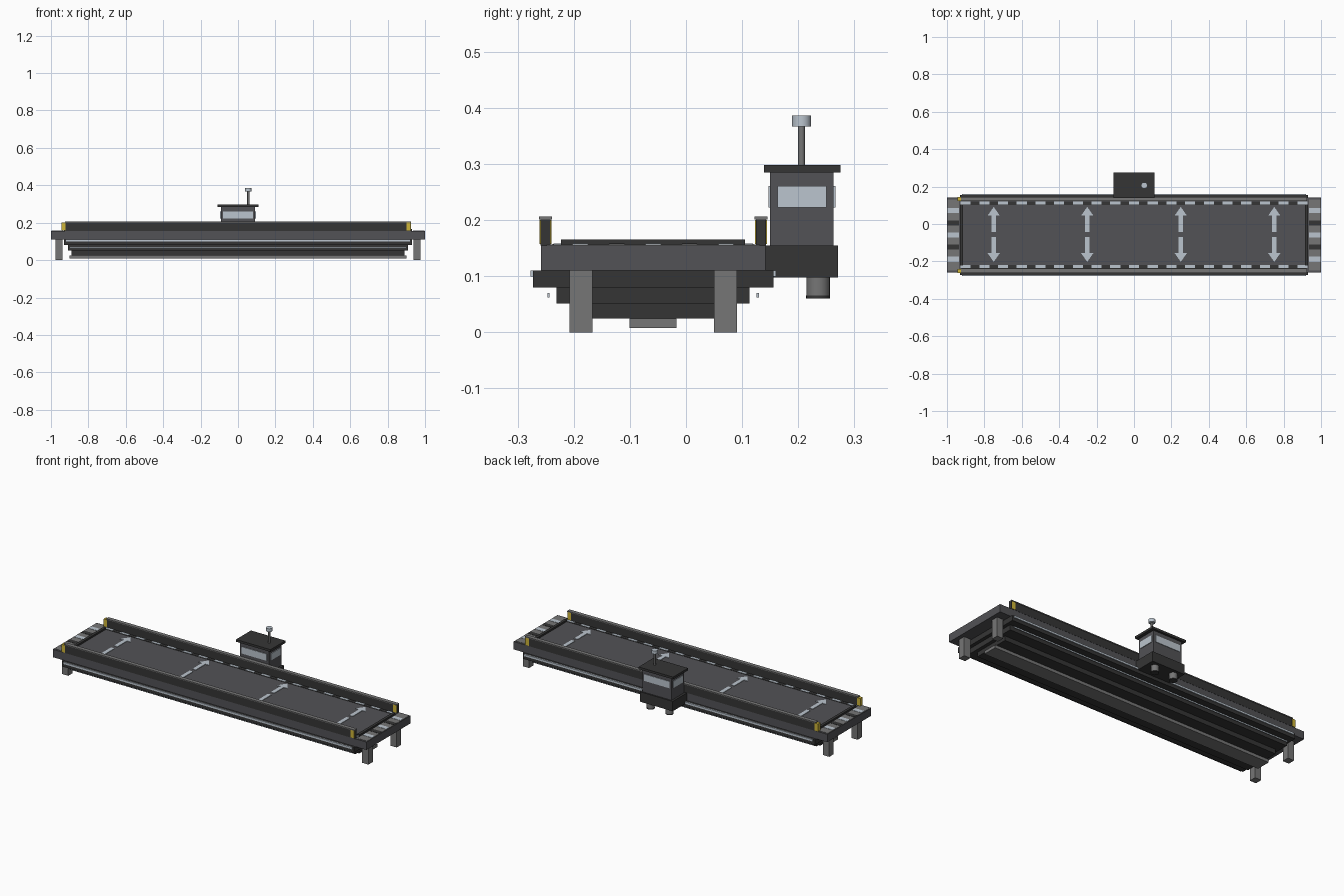
import bpy, bmesh, math

if "Cube" in bpy.data.objects:
    bpy.data.objects.remove(bpy.data.objects["Cube"])

C = -0.0585  # centre line of the pontoon in y


def material(name, rgb):
    m = bpy.data.materials.new(name)
    m.diffuse_color = (*rgb, 1)
    m.use_nodes = True
    m.node_tree.nodes["Principled BSDF"].inputs["Base Color"].default_value = m.diffuse_color
    return m


DECK = material("deck grey", (0.085, 0.085, 0.093))
DARK = material("dark grey", (0.036, 0.036, 0.036))
GREY = material("mid grey", (0.18, 0.18, 0.18))
LIGHT = material("pale blue grey", (0.50, 0.56, 0.62))
YELLOW = material("yellow", (0.62, 0.46, 0.04))


def make(name, bm, mat):
    me = bpy.data.meshes.new(name)
    bm.to_mesh(me)
    bm.free()
    me.materials.append(mat)
    ob = bpy.data.objects.new(name, me)
    bpy.context.collection.objects.link(ob)
    return ob


def boxes(name, mat, *spans):
    """One object from boxes given as (x0, x1, y0, y1, z0, z1)."""
    bm = bmesh.new()
    for x0, x1, y0, y1, z0, z1 in spans:
        vs = bmesh.ops.create_cube(bm, size=1)["verts"]
        for v in vs:
            v.co = ((x0 + x1) / 2 + v.co.x * (x1 - x0),
                    (y0 + y1) / 2 + v.co.y * (y1 - y0),
                    (z0 + z1) / 2 + v.co.z * (z1 - z0))
    return make(name, bm, mat)


def cylinder(name, mat, x, y, z0, z1, r, sides=20):
    bm = bmesh.new()
    bmesh.ops.create_cone(bm, cap_ends=True, segments=sides, radius1=r, radius2=r, depth=z1 - z0)
    bmesh.ops.translate(bm, verts=bm.verts, vec=(x, y, (z0 + z1) / 2))
    for f in bm.faces:
        f.smooth = abs(f.normal.z) < 0.5
    for e in bm.edges:
        e.smooth = all(f.smooth for f in e.link_faces)
    return make(name, bm, mat)


# Deck slab and stepped hull
boxes("deck", DECK, (-1, 1, C - 0.2, C + 0.2, 0.11, 0.155))
boxes("hull_upper", DARK, (-0.93, 0.93, C - 0.214, C + 0.214, 0.08, 0.11))
boxes("hull_middle", DARK, (-0.91, 0.91, C - 0.172, C + 0.172, 0.051, 0.08))
boxes("hull_lower", DARK, (-0.89, 0.89, C - 0.108, C + 0.108, 0.025, 0.051))
boxes("keel", GREY, (-0.9, 0.9, C - 0.042, C + 0.042, 0.008, 0.025))

# Long rub rails, slim side rods, bulwarks with caps and yellow end marks
for side, label in ((-1, "front"), (1, "back")):
    y = C + side * 0.2155
    boxes(label + "_rub_rail", LIGHT, (-0.92, 0.92, y - 0.003, y + 0.003, 0.099, 0.11))
    y = C + side * 0.1865
    boxes(label + "_side_rod", LIGHT, (-0.9, 0.9, y - 0.002, y + 0.002, 0.062, 0.07))
    y = C + side * 0.192
    boxes(label + "_bulwark", DARK, (-0.926, 0.926, y - 0.009, y + 0.009, 0.155, 0.201))
    boxes(label + "_bulwark_cap", GREY, (-0.926, 0.926, y - 0.0115, y + 0.0115, 0.201, 0.206))
    boxes(label + "_end_marks", YELLOW,
          *[(x - 0.011, x + 0.011, y - 0.0105, y + 0.0105, 0.157, 0.2) for x in (-0.932, 0.912)])

    # Edge line with pale dashes
    y = C + side * 0.17
    boxes(label + "_edge_line", DARK, (-0.92, 0.92, y - 0.009, y + 0.009, 0.154, 0.157))
    boxes(label + "_edge_dashes", LIGHT,
          *[(i / 10 - 0.027, i / 10 + 0.027, y - 0.008, y + 0.008, 0.155, 0.1585)
            for i in range(-9, 10)])

# Legs
boxes("legs", GREY, *[(x - 0.02, x + 0.02, C + s * 0.129 - 0.0205, C + s * 0.129 + 0.0205, 0, 0.112)
                      for x in (-0.957, 0.957) for s in (-1, 1)])

# Ramp ends: threshold bars, plates and alternating stripes
for s, label in ((-1, "left"), (1, "right")):
    def span(a, b):
        return (min(s * a, s * b), max(s * a, s * b))
    boxes(label + "_threshold", DARK, (*span(0.914, 0.93), C - 0.164, C + 0.164, 0.155, 0.165))
    boxes(label + "_ramp_plate", GREY, (*span(0.935, 0.997), C - 0.19, C + 0.19, 0.154, 0.1565))
    for mat, name, rows in ((LIGHT, "pale", (-2, 0, 2)), (DARK, "dark", (-1, 1))):
        boxes(f"{label}_{name}_stripes", mat,
              *[(*span(0.936, 0.996), C + r * 0.065 - 0.0135, C + r * 0.065 + 0.0135, 0.155, 0.158)
                for r in rows])

# Painted direction arrows, pairs pointing outward
bm = bmesh.new()
for x in (-0.75, -0.25, 0.25, 0.75):
    for s in (-1, 1):
        half = [(0.011, 0.013), (0.011, 0.1), (0.033, 0.1), (0, 0.147)]
        outline = half + [(-a, b) for a, b in half[2::-1]]
        face = bm.faces.new([bm.verts.new((x + s * a, C + 0.003 + s * b, 0.155)) for a, b in outline])
        top = bmesh.ops.extrude_face_region(bm, geom=[face])["geom"]
        bmesh.ops.translate(bm, vec=(0, 0, 0.003),
                            verts=[v for v in top if isinstance(v, bmesh.types.BMVert)])
bmesh.ops.recalc_face_normals(bm, faces=bm.faces)
make("deck_arrows", bm, LIGHT)

# Control cabin on the back side
boxes("cabin_base", DARK, (-0.105, 0.105, 0.1415, 0.271, 0.098, 0.155))
boxes("cabin_body", DECK, (-0.092, 0.092, 0.15, 0.263, 0.155, 0.285))
boxes("cabin_roof", DARK, (-0.11, 0.11, 0.139, 0.275, 0.285, 0.298))
boxes("cabin_windows", LIGHT,
      (-0.08, 0.08, 0.147, 0.151, 0.222, 0.261),
      (-0.08, 0.08, 0.262, 0.266, 0.222, 0.261),
      (-0.096, -0.091, 0.163, 0.25, 0.222, 0.261),
      (0.091, 0.096, 0.163, 0.25, 0.222, 0.261))

# Mast with lamp, and the two thruster pods below the cabin
cylinder("mast", GREY, 0.055, 0.206, 0.298, 0.368, 0.006, 12)
cylinder("mast_lamp", LIGHT, 0.055, 0.206, 0.367, 0.386, 0.017)
for x, label in ((-0.06, "left"), (0.06, "right")):
    cylinder(label + "_pod", GREY, x, 0.2355, 0.066, 0.1, 0.021)
    cylinder(label + "_pod_foot", DARK, x, 0.2355, 0.06, 0.066, 0.0215)
